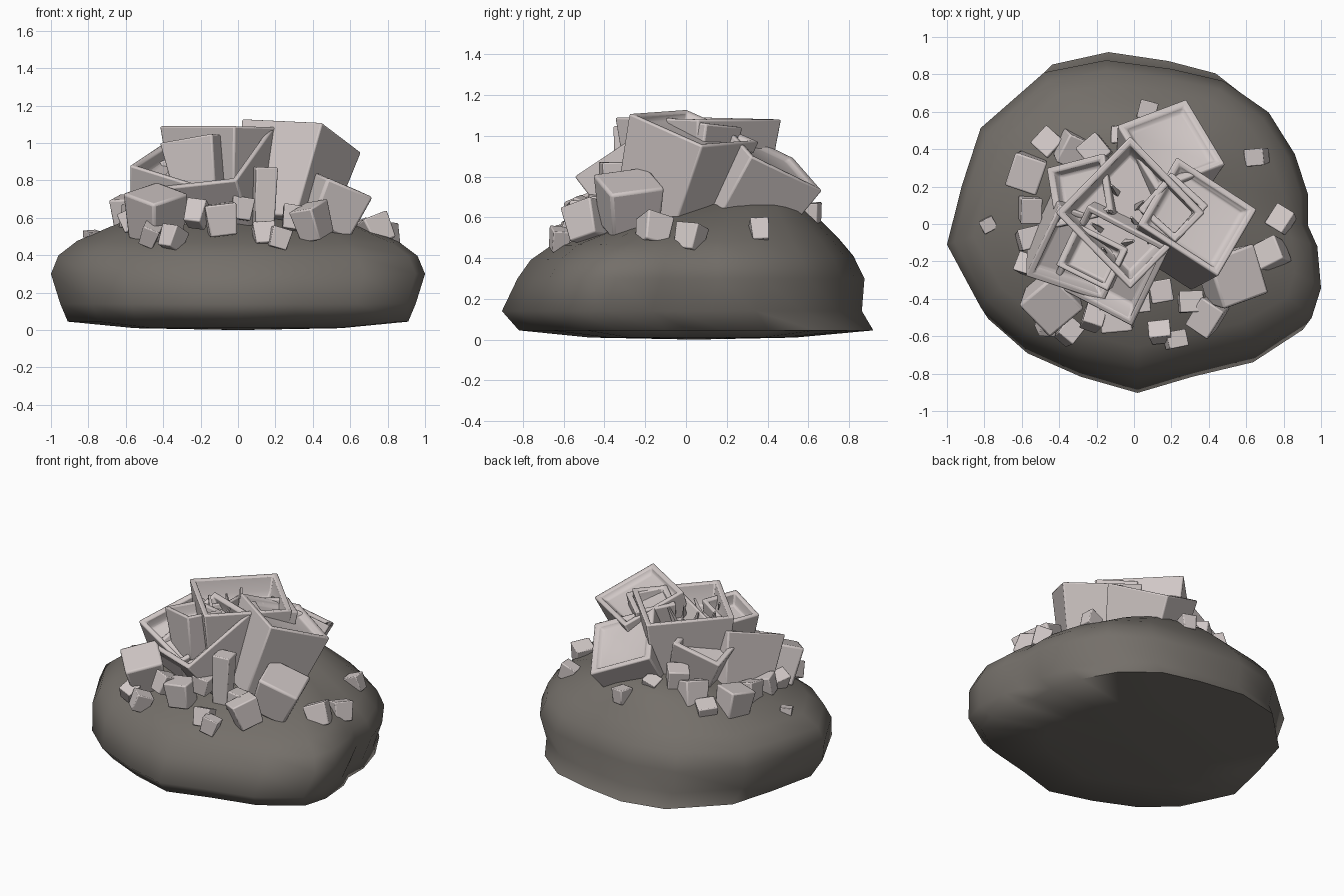
import bpy, bmesh, math, random
from mathutils import Vector, Matrix, Euler

if "Cube" in bpy.data.objects:
    bpy.data.objects.remove(bpy.data.objects["Cube"])

random.seed(7)


def material(name, rgb):
    m = bpy.data.materials.new(name)
    m.diffuse_color = (*rgb, 1)
    m.use_nodes = True
    m.node_tree.nodes["Principled BSDF"].inputs["Base Color"].default_value = m.diffuse_color
    return m


ROCK = material("dark stone", (0.175, 0.16, 0.143))
CRYSTAL = material("pale pink crystal", (0.64, 0.58, 0.57))


def finish(name, bm, mat, angle, bevel=0):
    bmesh.ops.recalc_face_normals(bm, faces=bm.faces)
    me = bpy.data.meshes.new(name)
    bm.to_mesh(me)
    bm.free()
    me.materials.append(mat)
    ob = bpy.data.objects.new(name, me)
    bpy.context.collection.objects.link(ob)
    if bevel:
        mod = ob.modifiers.new("soft edges", "BEVEL")
        mod.width = bevel
        mod.segments = 2
    bpy.ops.object.select_all(action="DESELECT")
    bpy.context.view_layer.objects.active = ob
    ob.select_set(True)
    bpy.ops.object.shade_smooth_by_angle(angle=math.radians(angle))
    return ob


# Rock base: one plan outline lofted through offset, scaled rings
OUTLINE = [(-1, -.14), (-.92, .2), (-.82, .53), (-.48, .85), (-.15, .92), (.2, .87),
           (.48, .8), (.72, .62), (.86, .38), (.93, .15), (.93, -.03), (.98, -.15),
           (1, -.39), (.95, -.56), (.67, -.74), (.33, -.82), (.02, -.91),
           (-.3, -.82), (-.6, -.69), (-.82, -.5)]
# z, x scale, y scale, y offset
RINGS = [(.01, .55, .55, .03), (.045, .91, .95, .045), (.14, .95, .965, -.025), (.3, 1, .93, .02),
         (.39, .96, .865, .025), (.46, .86, .77, .04), (.53, .68, .61, .1),
         (.59, .5, .46, .16), (.64, .28, .26, .21)]
bm = bmesh.new()
loops = []
for z, sx, sy, oy in RINGS:
    ring = []
    for x, y in OUTLINE:
        lift = (z - .3) * .12 * (1 + y) if z > .3 else 0
        ring.append(bm.verts.new((x * sx, y * sy + oy, z + lift)))
    loops.append(ring)
n = len(OUTLINE)
for a, b in zip(loops, loops[1:]):
    for i in range(n):
        bm.faces.new((a[i], a[(i + 1) % n], b[(i + 1) % n], b[i]))
for ring, tip in ((loops[0], (0, .04, 0)), (loops[-1], (0, .23, .695))):
    c = bm.verts.new(tip)
    for i in range(n):
        bm.faces.new((ring[i], ring[(i + 1) % n], c))
finish("rock_base", bm, ROCK, 75)


# Large hollow-topped crystals, each set by three corners of its top face
def hopper(name, p1, p2, p3, depth, rim=.035, pit=.16, taper=.78):
    p1, p2, p3 = Vector(p1), Vector(p2), Vector(p3)
    p4 = p1 + p3 - p2
    nrm = (p2 - p1).cross(p3 - p2).normalized()
    if nrm.z < 0:
        nrm.negate()
    mid = (p1 + p3) / 2
    corners = (p1, p2, p3, p4)

    def square(scale, down):
        return [bm.verts.new(mid + (p - mid) * scale - nrm * down) for p in corners]

    bm = bmesh.new()
    half = (p2 - p1).length / 2
    inner = 1 - rim / half
    rings = [square(taper, depth), square(1, 0), square(inner, 0),
             square(inner - .05, pit * .7), square(inner - .12, pit)]
    for a, b in zip(rings, rings[1:]):
        for i in range(4):
            j = (i + 1) % 4
            bm.faces.new((a[i], a[j], b[j], b[i]))
    bm.faces.new(rings[0])
    bm.faces.new(rings[-1])
    finish(name, bm, CRYSTAL, 50, .01)


hopper("crystal_back", (.12, .18, 1.06), (.49, .32, .90), (.28, .67, .73), .45, pit=.025)
hopper("crystal_centre", (-.02, .47, 1.08), (.38, .06, 1.08), (-.02, -.35, 1.09), .5, pit=.14)
hopper("crystal_right", (.02, 0, 1.13), (.45, -.28, 1.11), (.66, .08, .95), .52, pit=.04)
hopper("crystal_left", (-.16, -.42, .75), (-.58, -.28, .88), (-.4, .1, 1.0), .38, pit=.07)
hopper("crystal_front", (-.01, -.55, .8), (.19, -.13, 1.08), (-.25, .1, 1.03), .38, pit=.1)
hopper("crystal_inner", (.02, .08, 1.07), (.22, -.1, 1.09), (.4, .1, 1.06), .35, pit=.1)
hopper("crystal_back_left", (-.42, -.02, .9), (-.47, .3, .85), (-.16, .38, .96), .36, pit=.06)
hopper("crystal_tilted", (-.42, -.22, 1.0), (-.14, -.36, 1.05), (-.03, -.13, 1.04), .3, pit=.08)


# Solid crystals scattered around the cluster
def block(name, pos, size, rot):
    bm = bmesh.new()
    bmesh.ops.create_cube(bm, size=1)
    for v in bm.verts:
        if v.co.z < 0:
            v.co.x *= .85
            v.co.y *= .85
    mat = (Matrix.Translation(pos) @ Euler([math.radians(a) for a in rot]).to_matrix().to_4x4()
           @ Matrix.Diagonal((*size, 1)))
    bmesh.ops.transform(bm, matrix=mat, verts=bm.verts)
    finish(name, bm, CRYSTAL, 50, min(size) * .06)


block("crystal_lower_right", (.51, -.28, .66), (.28, .28, .26), (8, 22, 20))
block("crystal_lower_left", (-.44, -.4, .61), (.25, .25, .26), (15, -14, 40))
block("crystal_column_front", (.14, -.36, .7), (.12, .12, .34), (0, 2, 10))
block("crystal_column_back", (-.2, .39, .66), (.14, .14, .3), (-6, -4, 40))

SMALL = [(.4, -.49, .58, .18), (-.09, -.5, .59, .17), (.14, -.58, .51, .12),
         (.22, -.62, .49, .11), (-.35, -.58, .49, .12), (-.47, -.53, .51, .11),
         (.74, -.16, .53, .15), (.79, .02, .5, .13), (.66, .36, .53, .11),
         (-.78, 0, .49, .08), (-.57, .28, .62, .19), (-.46, .43, .58, .13),
         (-.56, .08, .61, .14), (-.56, -.08, .6, .13), (-.57, -.22, .58, .11),
         (-.33, .4, .66, .17), (.07, .61, .62, .1), (.02, -.42, .65, .12),
         (-.22, -.5, .62, .13), (.3, -.42, .6, .13), (-.06, .47, .68, .1)]
for i, (x, y, z, s) in enumerate(SMALL):
    rot = (random.uniform(-25, 25), random.uniform(-25, 25), random.uniform(0, 90))
    block(f"small_crystal_{i + 1}", (x, y, z), (s, s * random.uniform(.8, 1), s), rot)

# Thin shards standing in the hollows
for i in range(9):
    a = i * 2.4
    r = .06 + .02 * i
    pos = Vector((-.05 + r * math.cos(a), r * math.sin(a), .96))
    bm = bmesh.new()
    bmesh.ops.create_cone(bm, cap_ends=True, segments=4, radius1=.03, radius2=.008, depth=.2)
    rot = Euler((random.uniform(-.5, .5), random.uniform(-.5, .5), a)).to_matrix().to_4x4()
    bmesh.ops.transform(bm, matrix=Matrix.Translation(pos) @ rot, verts=bm.verts)
    finish(f"shard_{i + 1}", bm, CRYSTAL, 30)
